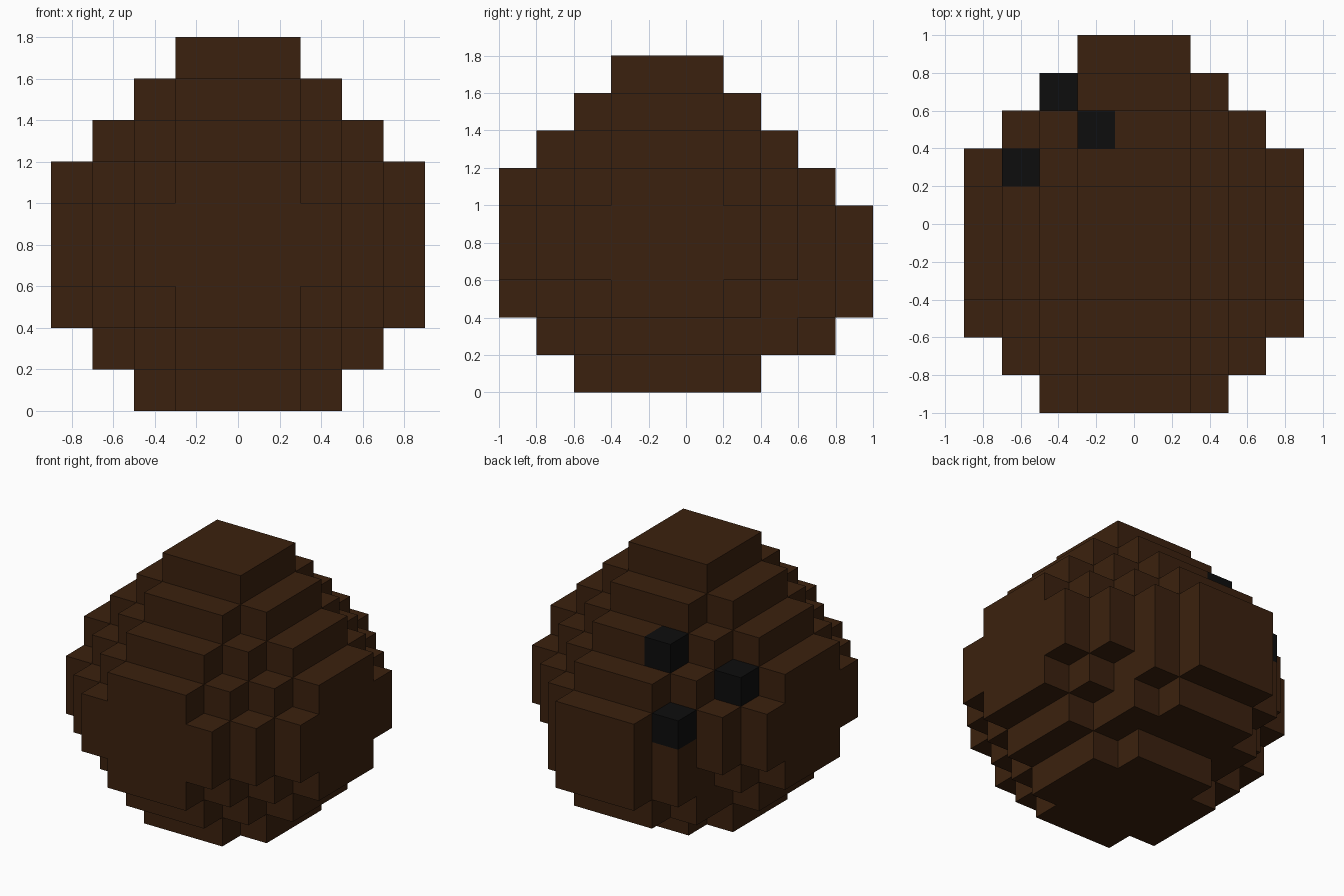
import bpy, bmesh
from mathutils import Vector

if "Cube" in bpy.data.objects:
    bpy.data.objects.remove(bpy.data.objects["Cube"])

S = 0.2  # edge of one block


def material(name, rgb):
    m = bpy.data.materials.new(name)
    m.diffuse_color = (*rgb, 1.0)
    m.use_nodes = True
    m.node_tree.nodes["Principled BSDF"].inputs["Base Color"].default_value = m.diffuse_color
    return m


brown = material("husk brown", (0.0437, 0.0152, 0.0044))
black = material("spot black", (0.004, 0.004, 0.004))

# Rounded body: each layer is a square of half-width 'cap' with corners cut
# where |i| + |j| exceeds 'cut'
LAYERS = [(2, 3), (3, 4), (4, 5), (4, 6), (4, 6), (4, 5), (3, 4), (2, 3), (1, 2)]
blocks = set()
for k, (cap, cut) in enumerate(LAYERS):
    for i in range(-cap, cap + 1):
        for j in range(-cap, cap + 1):
            if abs(i) + abs(j) <= cut:
                blocks.add((i, j, k))

# Bulge at the back: a 3 x 3 cap on a slightly wider ring, set low
for i in (-1, 0, 1):
    for k in (2, 3, 4):
        blocks.add((i, 5, k))
    blocks.add((i, 4, 1))
for i in (-2, 2):
    blocks.add((i, 4, 2))
    blocks.add((i, 3, 1))

# Three dark spots on the back left
spots = {(-2, 4, 4), (-1, 3, 6), (-3, 2, 5)}

# Skin the blocks with outer faces only
bm = bmesh.new()
for b in sorted(blocks):
    centre = Vector((b[0] * S, b[1] * S - S / 2, b[2] * S + S / 2))
    for axis in range(3):
        for sign in (-1, 1):
            n = [0, 0, 0]
            n[axis] = sign
            if (b[0] + n[0], b[1] + n[1], b[2] + n[2]) in blocks:
                continue
            u, v = Vector((0, 0, 0)), Vector((0, 0, 0))
            u[(axis + 1) % 3] = S / 2
            v[(axis + 2) % 3] = S / 2 * sign
            c = centre + Vector(n) * S / 2
            f = bm.faces.new([bm.verts.new(p) for p in
                              (c - u - v, c + u - v, c + u + v, c - u + v)])
            f.material_index = 1 if b in spots else 0
bmesh.ops.remove_doubles(bm, verts=bm.verts, dist=0.001)

mesh = bpy.data.meshes.new("coconut_shell")
bm.to_mesh(mesh)
bm.free()
mesh.materials.append(brown)
mesh.materials.append(black)
bpy.context.collection.objects.link(bpy.data.objects.new("coconut_shell", mesh))
